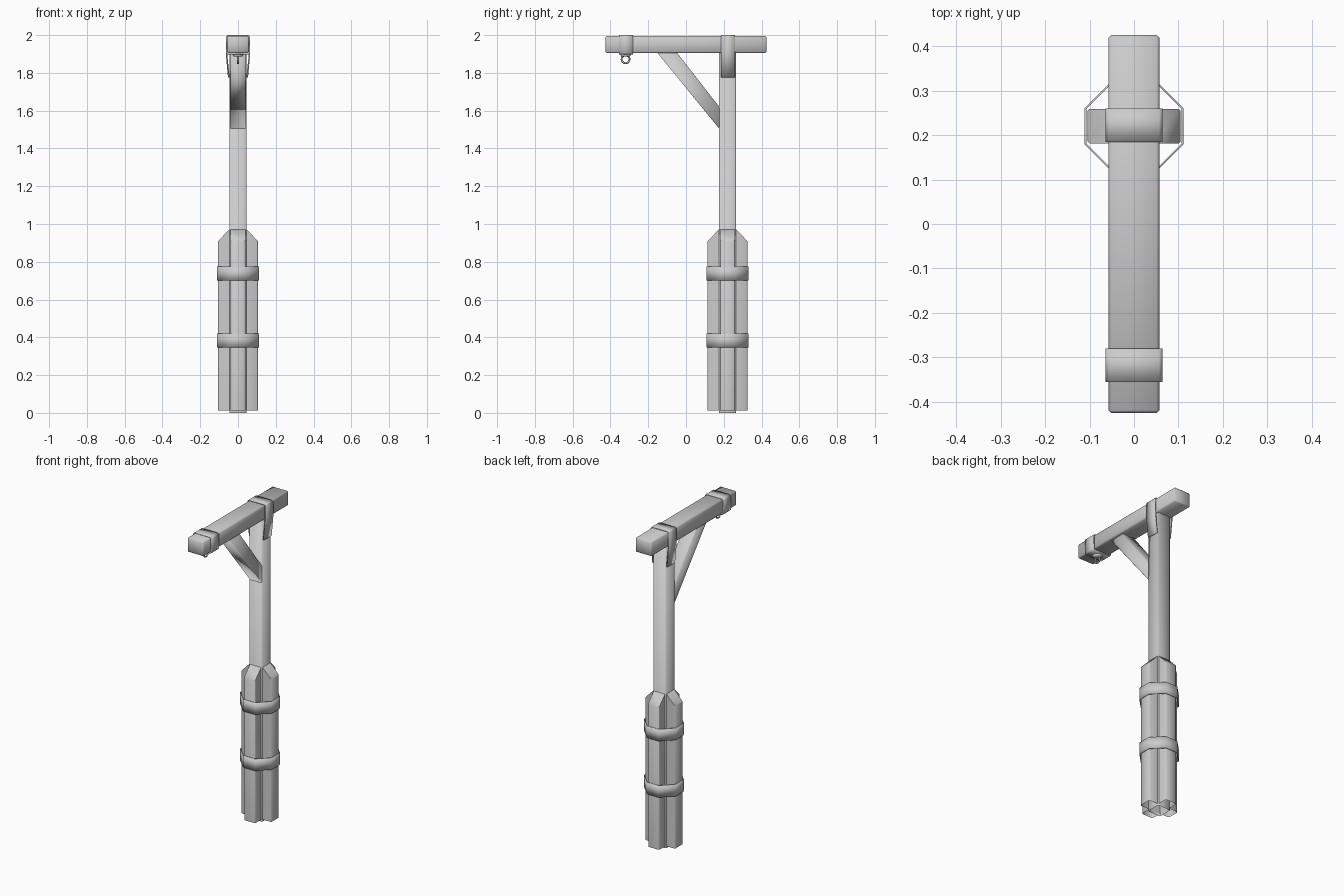
import bpy, bmesh, math
from mathutils import Matrix, Vector

if "Cube" in bpy.data.objects:
    bpy.data.objects.remove(bpy.data.objects["Cube"], do_unlink=True)

GREY = (0.6, 0.6, 0.6, 1)
grey = bpy.data.materials.new("plain grey")
grey.use_nodes = True
grey.diffuse_color = GREY
grey.node_tree.nodes["Principled BSDF"].inputs["Base Color"].default_value = GREY

POST_Y = 0.22


def finish(name, bm, smooth=True):
    bmesh.ops.recalc_face_normals(bm, faces=bm.faces)
    mesh = bpy.data.meshes.new(name)
    bm.to_mesh(mesh)
    bm.free()
    mesh.materials.append(grey)
    for p in mesh.polygons:
        p.use_smooth = smooth
    obj = bpy.data.objects.new(name, mesh)
    bpy.context.collection.objects.link(obj)
    return obj


def prism(outline, axis, lo, hi):
    """Extrude a closed outline of two-axis points along the given axis."""
    bm = bmesh.new()
    verts = []
    for p in outline:
        co = list(p)
        co.insert(axis, lo)
        verts.append(bm.verts.new(co))
    face = bm.faces.new(verts)
    moved = bmesh.ops.extrude_face_region(bm, geom=[face])["geom"]
    offset = Vector((0, 0, 0))
    offset[axis] = hi - lo
    bmesh.ops.translate(bm, vec=offset, verts=[v for v in moved if isinstance(v, bmesh.types.BMVert)])
    bmesh.ops.recalc_face_normals(bm, faces=bm.faces)
    return bm


def rect(a0, a1, b0, b1):
    return [(a0, b0), (a1, b0), (a1, b1), (a0, b1)]


def bevel(bm, width, rule=lambda e: True):
    bmesh.ops.bevel(bm, geom=[e for e in bm.edges if rule(e)], offset=width,
                    segments=1, affect='EDGES')


def upright(e):
    return abs(e.verts[0].co.z - e.verts[1].co.z) > 0.1


def open_bottom(bm):
    low = min(v.co.z for v in bm.verts)
    bmesh.ops.delete(bm, geom=[f for f in bm.faces if all(v.co.z < low + 1e-4 for v in f.verts)],
                     context='FACES')


def ring(name, sections):
    """Closed thin hoop from an outer and inner outline at two ends."""
    bm = bmesh.new()
    loops = [[bm.verts.new(p) for p in s] for s in sections]
    n = len(loops[0])
    for k, a in enumerate(loops):
        b = loops[(k + 1) % len(loops)]
        for i in range(n):
            j = (i + 1) % n
            bm.faces.new((a[i], a[j], b[j], b[i]))
    return finish(name, bm)


# Post and overhead beam
bm = prism(rect(-0.045, 0.045, POST_Y - 0.045, POST_Y + 0.045), 2, 0, 1.92)
bevel(bm, 0.005, upright)
open_bottom(bm)
finish("post", bm)

bm = prism(rect(-0.057, 0.057, 1.905, 1.996), 1, -0.425, 0.425)
bevel(bm, 0.006)
finish("beam", bm)

# Diagonal brace
bm = prism([(-0.155, 1.91), (-0.05, 1.91), (0.18, 1.615), (0.18, 1.5)], 0, -0.042, 0.042)
bevel(bm, 0.004, lambda e: abs(e.verts[0].co.x - e.verts[1].co.x) < 0.01
      and abs(e.verts[0].co.y - e.verts[1].co.y) > 0.15)
finish("brace", bm)

# Four support boards with sloping tops around the post
for i, side in enumerate(("right_hand", "back", "left_hand", "front")):
    bm = prism([(0.04, 0.012), (0.105, 0.012), (0.105, 0.91), (0.045, 0.972), (0.04, 0.972)],
               1, -0.039, 0.039)
    bevel(bm, 0.005, lambda e: upright(e) and min(v.co.x for v in e.verts) > 0.1)
    open_bottom(bm)
    bm.transform(Matrix.Translation((0, POST_Y, 0)) @ Matrix.Rotation(i * math.pi / 2, 4, 'Z'))
    obj = finish(side + "_support_board", bm)
    bpy.context.view_layer.objects.active = obj
    obj.select_set(True)
    bpy.ops.object.shade_smooth_by_angle(angle=math.radians(46))
    obj.select_set(False)


# Eight-sided bands around the boards
def octagon(r, c, z):
    quarter = [Vector((r, -c, z)), Vector((r, c, z))]
    return [Matrix.Rotation(k * math.pi / 2, 3, 'Z') @ p + Vector((0, POST_Y, 0))
            for k in range(4) for p in quarter]


for name, z0 in (("lower_band", 0.345), ("upper_band", 0.70)):
    z1 = z0 + 0.075
    ring(name, [octagon(0.111, 0.041, z0), octagon(0.111, 0.041, z1),
                octagon(0.107, 0.039, z1), octagon(0.107, 0.039, z0)])


# Strap closed around the beam near its front end
def loop(w, low, high, cut, y):
    return [(-w, y, low + cut), (-w + cut, y, low), (w - cut, y, low), (w, y, low + cut),
            (w, y, high - cut), (w - cut, y, high), (-w + cut, y, high), (-w, y, high - cut)]


ring("front_strap", [loop(0.064, 1.897, 2.0, 0.008, -0.355), loop(0.064, 1.897, 2.0, 0.008, -0.28),
                     loop(0.057, 1.904, 1.997, 0.006, -0.28), loop(0.057, 1.904, 1.997, 0.006, -0.355)])

# Strap hanging over the beam and down both sides of the post
half = [(0.053, 1.775), (0.064, 1.895), (0.064, 1.992), (0.056, 2.0)]
inner = [(0.056, 1.996), (0.057, 1.99), (0.057, 1.9), (0.044, 1.775)]
outline = half + [(-x, z) for x, z in reversed(half)]
outline += [(-x, z) for x, z in reversed(inner)] + inner
finish("post_strap", prism(outline, 1, 0.185, 0.26))

# Hanging eye beneath the front strap
bm = bmesh.new()
bmesh.ops.create_cone(bm, cap_ends=True, segments=12, radius1=0.022, radius2=0.03, depth=0.012,
                      matrix=Matrix.Translation((0, -0.32, 1.892)))
finish("eye_plate", bm)
bpy.ops.mesh.primitive_torus_add(major_segments=16, minor_segments=6, major_radius=0.021,
                                 minor_radius=0.005, location=(0, -0.32, 1.872),
                                 rotation=(0, math.pi / 2, 0))
eye = bpy.context.object
eye.name = "hanging_eye"
eye.data.materials.append(grey)
bpy.ops.object.shade_smooth()
